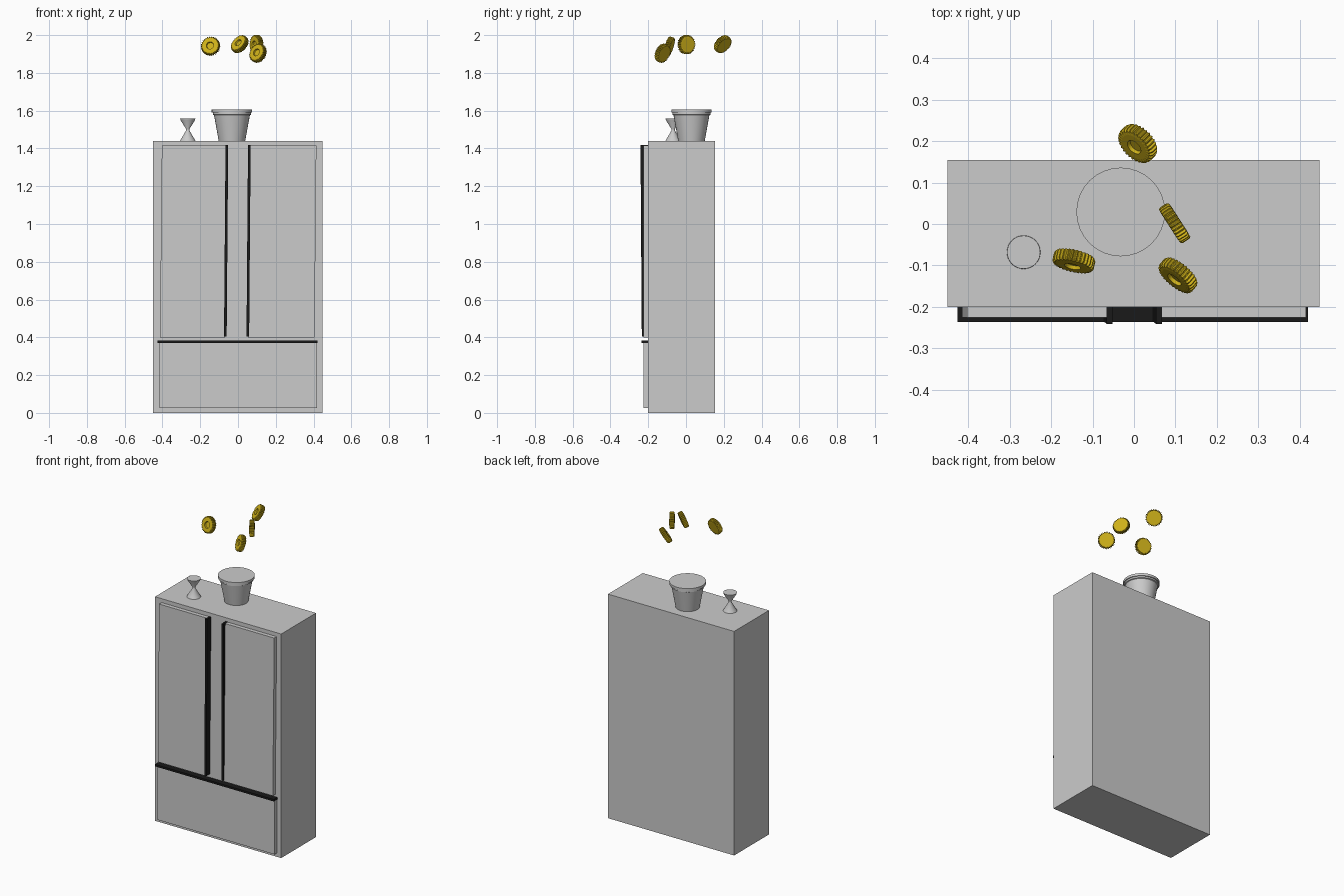
import bpy, bmesh, math
from mathutils import Vector

if "Cube" in bpy.data.objects:
    bpy.data.objects.remove(bpy.data.objects["Cube"])


def material(name, color):
    m = bpy.data.materials.new(name)
    m.diffuse_color = color
    m.use_nodes = True
    m.node_tree.nodes["Principled BSDF"].inputs["Base Color"].default_value = m.diffuse_color
    return m


black = material("black", (0.01, 0.01, 0.01, 1))
gold = material("gold", (0.62, 0.44, 0.01, 1))


def finish(name, bm, mat=None):
    bmesh.ops.recalc_face_normals(bm, faces=bm.faces)
    me = bpy.data.meshes.new(name)
    bm.to_mesh(me)
    bm.free()
    ob = bpy.data.objects.new(name, me)
    bpy.context.collection.objects.link(ob)
    if mat:
        me.materials.append(mat)
    return ob


def slab(name, x0, x1, y0, y1, z0, z1, mat=None, lean=0.0, pitch=0.0):
    """Box whose bottom end is shifted by lean in x and pitch in y (front only)."""
    bm = bmesh.new()
    bmesh.ops.create_cube(bm, size=1)
    for v in bm.verts:
        low, front = v.co.z < 0, v.co.y < 0
        v.co = ((x0 if v.co.x < 0 else x1) + (lean if low else 0),
                (y0 if front else y1) + (pitch if low and front else 0),
                z0 if low else z1)
    return finish(name, bm, mat)


def rings_to_mesh(bm, rings):
    """Bridge equal-length rings and cap both ends."""
    loops = [[bm.verts.new(p) for p in r] for r in rings]
    n = len(loops[0])
    for a, b in zip(loops, loops[1:]):
        for i in range(n):
            j = (i + 1) % n
            bm.faces.new((a[i], a[j], b[j], b[i]))
    bm.faces.new(loops[0])
    bm.faces.new(loops[-1])


def circle(r, z, n):
    return [(r * math.cos(2 * math.pi * i / n), r * math.sin(2 * math.pi * i / n), z)
            for i in range(n)]


def lathe(name, profile, loc, n=32):
    bm = bmesh.new()
    rings_to_mesh(bm, [circle(r, z, n) for r, z in profile])
    ob = finish(name, bm)
    ob.location = loc
    bpy.ops.object.select_all(action='DESELECT')
    ob.select_set(True)
    bpy.context.view_layer.objects.active = ob
    bpy.ops.object.shade_smooth_by_angle(angle=math.radians(35))
    return ob


# Cabinet
slab("cabinet", -0.45, 0.447, -0.2, 0.154, 0, 1.44)

# Doors and drawer, the doors lean very slightly
slab("left_door", -0.403, -0.06, -0.225, -0.2, 0.398, 1.415, lean=-0.01)
slab("right_door", 0.062, 0.415, -0.225, -0.2, 0.398, 1.415, lean=-0.01)
slab("drawer", -0.416, 0.418, -0.225, -0.2, 0.025, 0.372)

# Black edge handles
slab("left_handle", -0.066, -0.052, -0.241, -0.2, 0.405, 1.417, black, -0.008, 0.007)
slab("right_handle", 0.053, 0.067, -0.241, -0.2, 0.405, 1.417, black, -0.008, 0.007)
slab("drawer_handle", -0.425, 0.42, -0.236, -0.2, 0.37, 0.383, black)

# Pot with stepped rim and hourglass ornament
lathe("pot", [(0.07, 0), (0.095, 0.137), (0.101, 0.14), (0.101, 0.15),
              (0.107, 0.15), (0.107, 0.166)], (-0.032, 0.029, 1.439))
lathe("hourglass", [(0.041, 0), (0.036, 0.01), (0.009, 0.056), (0.009, 0.064),
                    (0.038, 0.11), (0.04, 0.119)], (-0.266, -0.068, 1.439))

# Ridged caps with a shallow recess, floating above the cabinet
TEETH = 30


def toothed(r_out, r_in, z):
    pts = []
    for i in range(TEETH * 4):
        a = 2 * math.pi * (i + 0.5) / (TEETH * 4)
        r = r_out if i % 4 < 2 else r_in
        pts.append((r * math.cos(a), r * math.sin(a), z))
    return pts


def ridged_cap(name, loc, axis):
    bm = bmesh.new()
    n = TEETH * 4
    rings_to_mesh(bm, [circle(0.036, -0.015, n), toothed(0.048, 0.043, -0.014),
                       toothed(0.051, 0.045, -0.009), toothed(0.051, 0.045, 0.009),
                       toothed(0.048, 0.043, 0.014), circle(0.036, 0.015, n),
                       circle(0.02, 0.015, n), circle(0.018, 0.006, n)])
    ob = finish(name, bm, gold)
    ob.location = loc
    ob.rotation_euler = Vector(axis).to_track_quat('Z', 'Y').to_euler()


caps = [((-0.145, -0.089, 1.941), (-0.22, -0.95, 0.3)),
        ((0.009, 0.194, 1.952), (-0.58, -0.58, 0.55)),
        ((0.098, 0.002, 1.95), (-0.84, -0.54, 0.0)),
        ((0.106, -0.124, 1.904), (-0.6, -0.72, 0.35))]
for k, (loc, axis) in enumerate(caps, 1):
    ridged_cap(f"ridged_cap_{k}", loc, axis)
